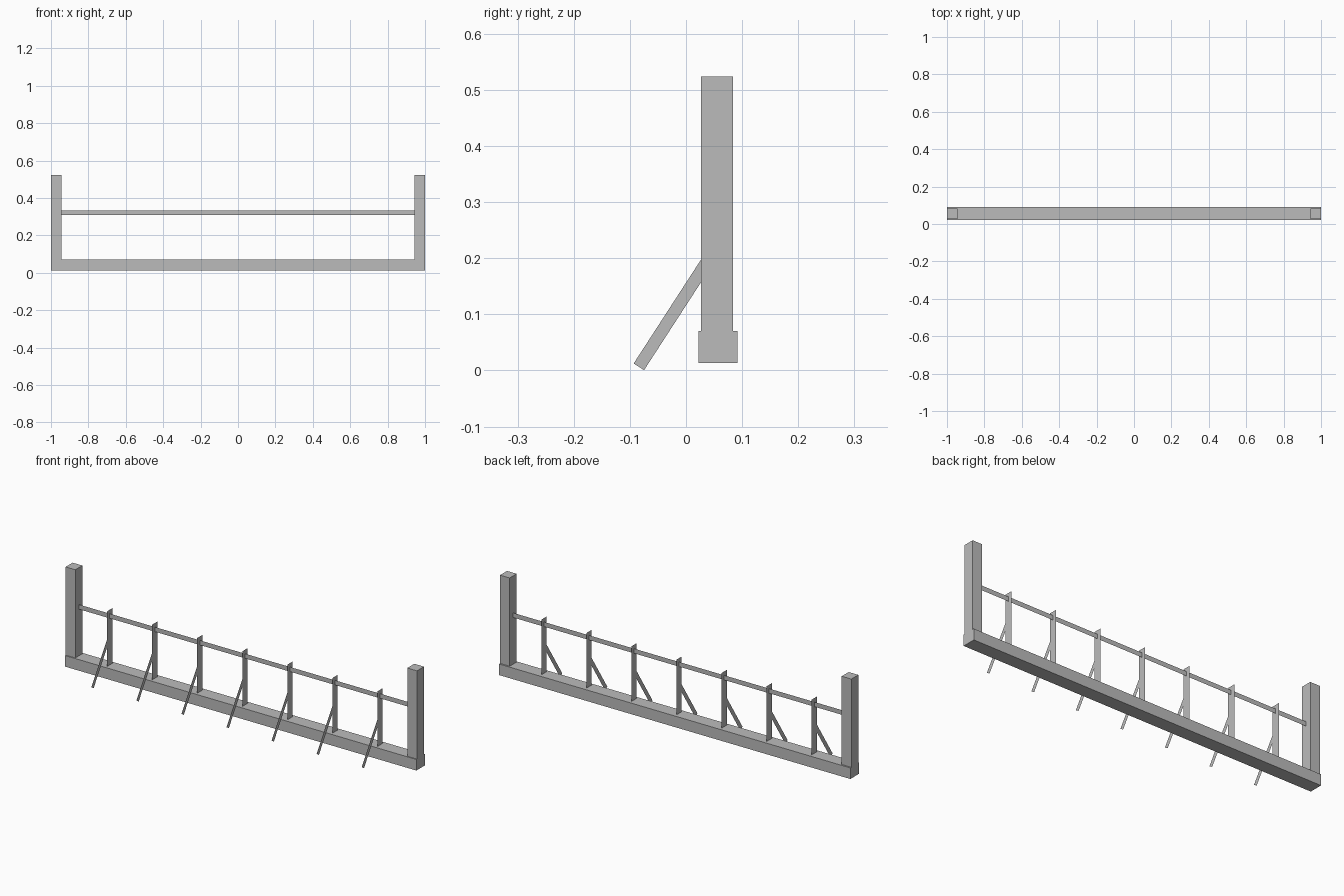
import bpy
import bmesh
from mathutils import Vector

cube = bpy.data.objects.get("Cube")
if cube:
    bpy.data.objects.remove(cube, do_unlink=True)

# One plain grey for the whole railing
grey = bpy.data.materials.new("plain_grey")
grey.use_nodes = True
COLOUR = (0.5, 0.5, 0.5, 1.0)
grey.diffuse_color = COLOUR
grey.node_tree.nodes["Principled BSDF"].inputs["Base Color"].default_value = COLOUR


def finish(name, bm):
    mesh = bpy.data.meshes.new(name)
    bm.to_mesh(mesh)
    bm.free()
    mesh.materials.append(grey)
    obj = bpy.data.objects.new(name, mesh)
    bpy.context.collection.objects.link(obj)
    return obj


def box(name, low, high):
    low, high = Vector(low), Vector(high)
    bm = bmesh.new()
    bmesh.ops.create_cube(bm, size=1)
    bmesh.ops.scale(bm, vec=high - low, verts=bm.verts)
    bmesh.ops.translate(bm, vec=(low + high) / 2, verts=bm.verts)
    return finish(name, bm)


def strip(name, start, end, side):
    """Flat card running from start to end, widened by the vector side."""
    start, end, side = Vector(start), Vector(end), Vector(side)
    bm = bmesh.new()
    corners = (start - side, end - side, end + side, start + side)
    bm.faces.new([bm.verts.new(c) for c in corners])
    return finish(name, bm)


BEAM_TOP = 0.07
MID_Y = 0.056

# Ground beam and the two end posts
box("ground_beam", (-1, 0.022, 0.013), (1, 0.092, BEAM_TOP))
for name, x in (("right_post", -0.9725), ("left_post", 0.9725)):
    box(name, (x - 0.0275, 0.027, BEAM_TOP), (x + 0.0275, 0.084, 0.524))

# Flat rail between the posts
strip("rail", (-0.945, MID_Y, 0.322), (0.945, MID_Y, 0.322), (0, 0, 0.012))

# Flat uprights, each with a slanted brace on the front
along = Vector((0, 0.544, 0.839))
across = Vector((0, 0.839, -0.544)) * 0.011
foot_y, foot_z = -0.084, 0.0065
for i in range(-3, 4):
    x = i * 0.2565
    strip(f"upright_{i + 4}", (x, MID_Y, BEAM_TOP), (x, MID_Y, 0.354), (0, 0.021, 0))
    foot = Vector((x, foot_y, foot_z))
    strip(f"brace_{i + 4}", foot, foot + along * 0.25, across)
